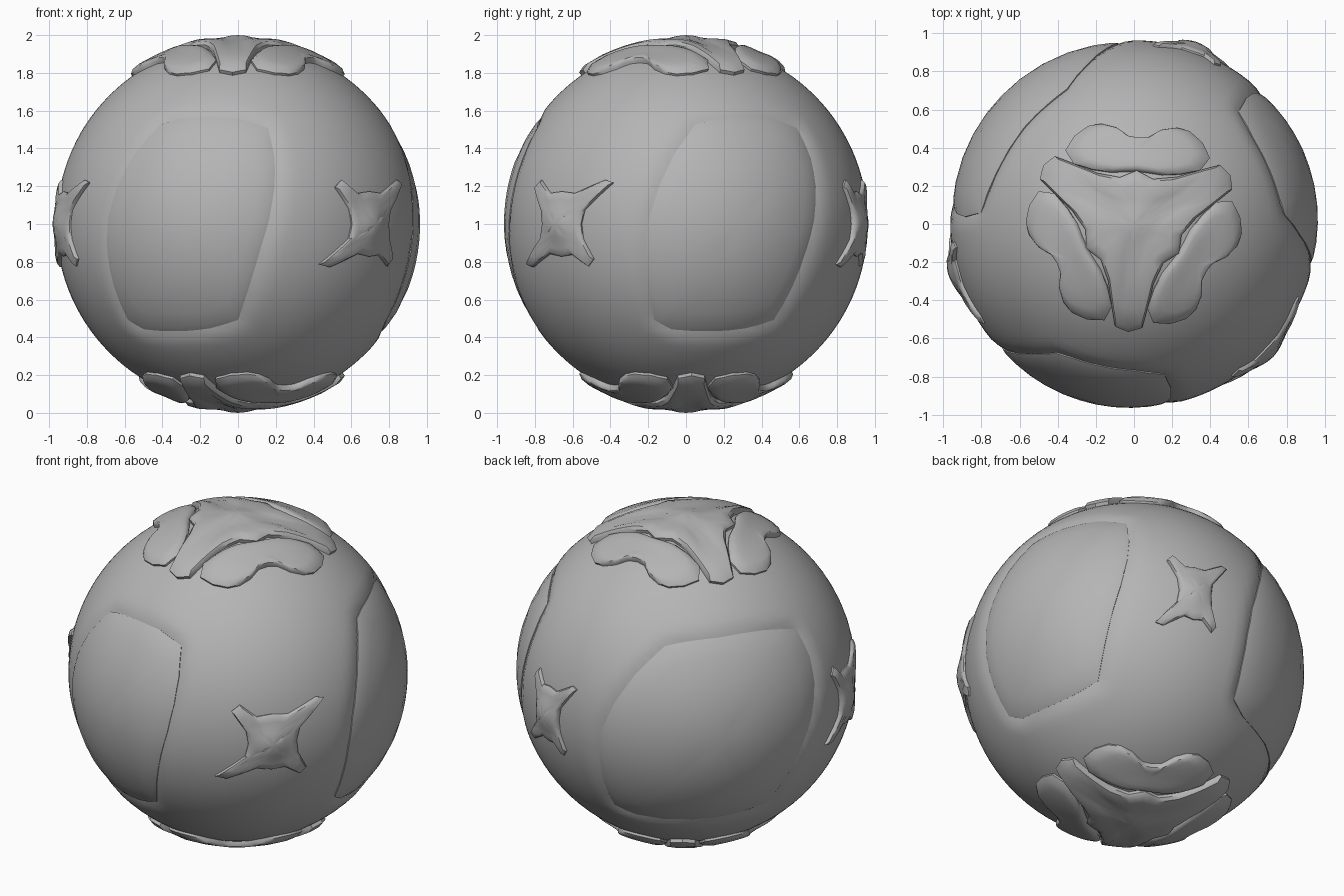
import bpy, bmesh, math
from mathutils import Vector, Matrix

if "Cube" in bpy.data.objects:
    bpy.data.objects.remove(bpy.data.objects["Cube"])

CENTRE = Vector((0, 0, 1))
BODY_R = 0.963
GREY = bpy.data.materials.new("dark_grey")
GREY.diffuse_color = (0.46, 0.46, 0.46, 1)
GREY.use_nodes = True
GREY.node_tree.nodes["Principled BSDF"].inputs["Base Color"].default_value = GREY.diffuse_color


def finish(bm, name, angle=40):
    bmesh.ops.recalc_face_normals(bm, faces=bm.faces)
    me = bpy.data.meshes.new(name)
    bm.to_mesh(me)
    bm.free()
    me.materials.append(GREY)
    ob = bpy.data.objects.new(name, me)
    bpy.context.collection.objects.link(ob)
    bpy.ops.object.select_all(action='DESELECT')
    ob.select_set(True)
    bpy.context.view_layer.objects.active = ob
    bpy.ops.object.shade_smooth_by_angle(angle=math.radians(angle))
    ob.location = CENTRE
    return ob


def plate(name, centre, outline, rings, matrix, dome=0.0, dome_r=0.13, cuts=2):
    """Sphere-hugging plate: rings of (fraction to outline, radius) around a centre direction."""
    c = centre.normalized()
    dirs = []
    for i, p in enumerate(outline):
        q = outline[(i + 1) % len(outline)]
        dirs += [p.lerp(q, k / cuts).normalized() for k in range(cuts)]
    bm = bmesh.new()

    def vert(d, r):
        d = d.normalized()
        a = min(1.0, d.angle(c, 0.0) / dome_r)
        return bm.verts.new(matrix @ (d * (r + dome * (1 - a * a) ** 1.5)))

    hub = vert(c, rings[0][1])
    loops = [[vert(c.lerp(d, t), r) for d in dirs] for t, r in rings]
    n = len(dirs)
    for i in range(n):
        j = (i + 1) % n
        bm.faces.new((hub, loops[0][i], loops[0][j]))
        for a, b in zip(loops, loops[1:]):
            bm.faces.new((a[i], b[i], b[j], a[j]))
    return finish(bm, name)


def turn(deg):
    return Matrix.Rotation(math.radians(deg), 3, 'Z')


def polar(deg, r):
    a = math.radians(deg)
    return Vector((r * math.cos(a), r * math.sin(a), math.sqrt(0.98 ** 2 - r * r)))


X = Vector((1, 0, 0))

# Panel outline as read from the front (x, z - 1), stored around the +x direction
PANEL = [(-.41, .53), (-.32, .555), (-.2, .565), (0, .56), (.16, .51), (.195, .35), (.195, .2),
         (.165, .02), (.12, -.13), (.06, -.33), (0, -.51), (-.15, -.555), (-.3, -.57), (-.5, -.56),
         (-.585, -.51), (-.66, -.33), (-.695, -.15), (-.69, .03), (-.64, .2), (-.55, .37)]
panel_dirs = [turn(107) @ Vector((x, -math.sqrt(0.955 ** 2 - x * x - z * z), z)) for x, z in PANEL]


def widen(d, s):
    """Stretch a direction in azimuth about +x."""
    a, h = math.atan2(d.y, d.x) * s, math.hypot(d.x, d.y)
    return Vector((h * math.cos(a), h * math.sin(a), d.z))


def gnomonic(d):
    return Vector((d.y / d.x, d.z / d.x))


def outline_distance(p, poly):
    """Signed distance to a closed outline, negative inside."""
    best, inside = 9.0, False
    for a, b in zip(poly, poly[1:] + poly[:1]):
        e = b - a
        t = max(0.0, min(1.0, (p - a).dot(e) / e.length_squared))
        best = min(best, (p - a - e * t).length)
        if (a.y > p.y) != (b.y > p.y) and p.x < a.x + e.x * (p.y - a.y) / e.y:
            inside = not inside
    return -best if inside else best


# Three panels: azimuth and width factor (the back one is wider)
panels = []
for k, (az, s) in enumerate([(-107, 1.0), (18, 1.02), (136, 1.4)]):
    dirs = [widen(d, s) for d in panel_dirs]
    panels.append((turn(-az), [gnomonic(d) for d in dirs]))
    plate(f"panel_{k}", X, dirs,
          [(.2, .967), (.4, .966), (.6, .964), (.8, .961), (.94, .957), (1, .951), (1, .92)],
          turn(az))

# Body: sphere dipping gently into the panel openings
bm = bmesh.new()
bmesh.ops.create_uvsphere(bm, u_segments=120, v_segments=60, radius=1)
for v in bm.verts:
    d = v.co.normalized()
    r = BODY_R
    for m, poly in panels:
        q = m @ d
        if q.x > 0.35:
            s = outline_distance(gnomonic(q), poly)
            if s < 0.14:
                f = 1 - max(s, -0.06) / 0.14
                r = min(r, BODY_R - 0.018 * f * f)
    v.co = d * r
finish(bm, "ball_body", 60)

# Four-pointed equator ornament outline (tangent across, up)
STAR = [(-.24, .2), (-.19, .24), (-.09, .165), (0, .175), (.1, .165), (.29, .24), (.34, .225),
        (.17, .075), (.15, 0), (.16, -.08), (.22, -.19), (.18, -.23), (.08, -.165), (0, -.175),
        (-.09, -.16), (-.27, -.235), (-.34, -.22), (-.16, -.08), (-.14, 0), (-.155, .08)]
# Azimuth, and left/right width factors
for k, (az, left, right) in enumerate([(-43.5, 1, 1), (71, .7, .66), (195, .68, .95)]):
    star = [(u * (left if u < 0 else right), z) for u, z in STAR]
    plate(f"star_ornament_{k}", X,
          [Vector((math.cos(u) * .97, math.sin(u) * .97, z)) for u, z in star],
          [(.2, .985), (.4, .985), (.55, .985), (.75, .986), (.92, .983), (1, .972), (1, .93)],
          turn(az), dome=.024)

# Cap ornament outlines (degrees, radius from the axis)
ARM = [(-7.5, .545), (0, .565), (7.5, .545), (13, .43), (21, .33), (40, .255), (60, .28),
       (80, .255), (99, .33), (107, .43)]
hub_dirs = [polar(27 + 120 * k + a, r) for k in range(3) for a, r in ARM]
half = [(7, .465), (14, .52), (21, .555), (28, .57), (37, .56), (46, .53), (48, .45), (40, .36),
        (27, .3)]
LOBE = [(0, .455)] + half + [(0, .28)] + [(-a, r) for a, r in reversed(half)]
lobe_dirs = [polar(a, r) for a, r in LOBE]

# Caps: the lower one is the upper one turned over about a panel axis
flip = Matrix.Rotation(math.pi, 3, turn(15) @ X)
for side, m in (("top", Matrix.Identity(3)), ("bottom", flip)):
    plate(f"{side}_cap_hub", Vector((0, 0, 1)), hub_dirs,
          [(.15, .982), (.3, .982), (.5, .99), (.75, 1.0), (.93, .998), (1, .983), (1, .93)],
          m, dome=.018)
    for k in range(3):
        plate(f"{side}_cap_lobe_{k}", polar(0, .385), lobe_dirs,
              [(.25, .994), (.5, .996), (.75, .997), (.9, .992), (1, .976), (1, .93)],
              m @ turn(87 + 120 * k))
